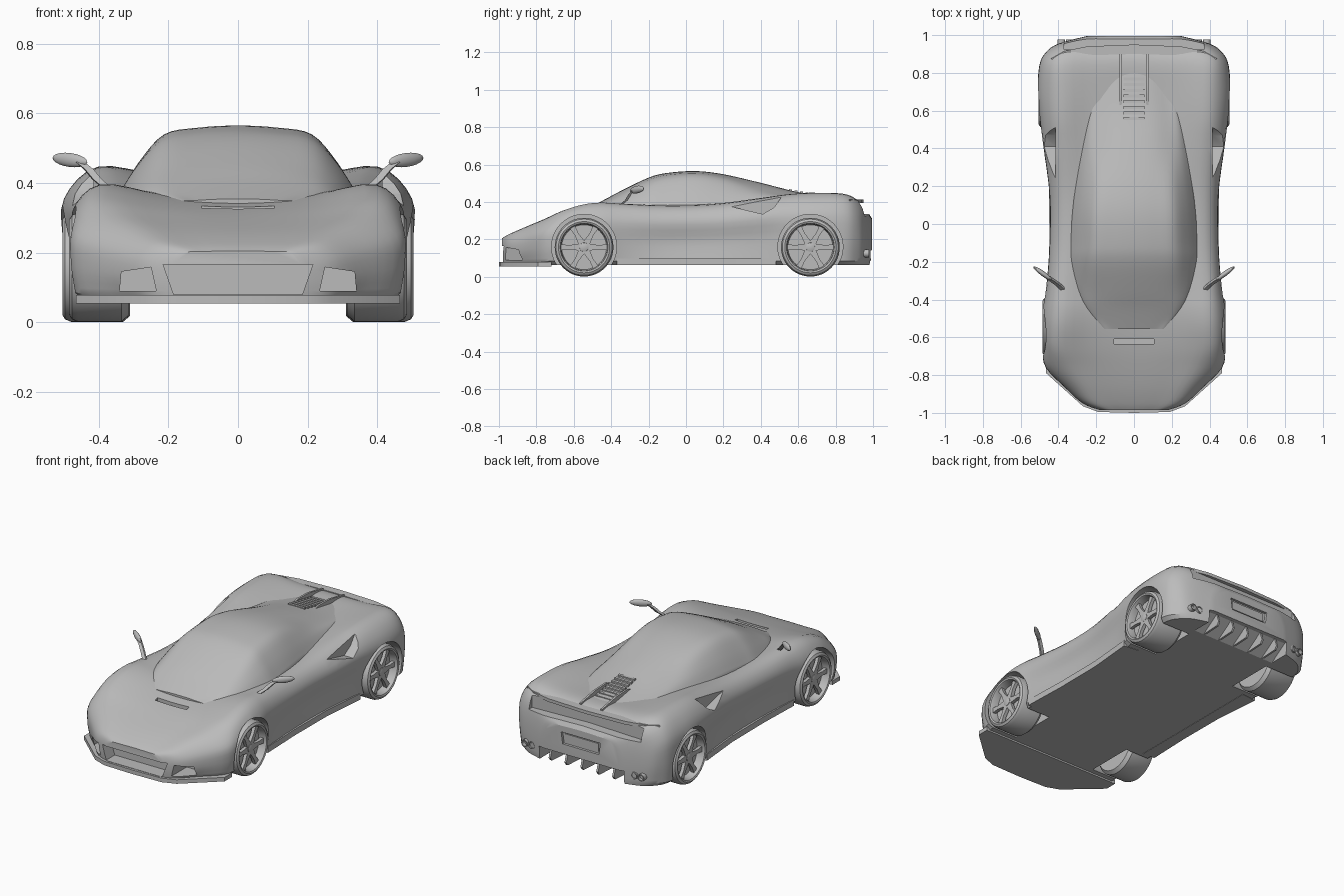
import bpy, bmesh
from math import sin, cos, pi, radians
from mathutils import Vector, Matrix

cube = bpy.data.objects.get("Cube")
if cube:
    bpy.data.objects.remove(cube, do_unlink=True)

GREY = (0.5, 0.5, 0.5, 1)
paint = bpy.data.materials.new("plain grey")
paint.use_nodes = True
paint.diffuse_color = GREY
paint.node_tree.nodes["Principled BSDF"].inputs["Base Color"].default_value = GREY


def finish(name, bm, angle=30):
    """Turn a bmesh into a shaded grey object."""
    bmesh.ops.recalc_face_normals(bm, faces=bm.faces)
    mesh = bpy.data.meshes.new(name)
    bm.to_mesh(mesh)
    bm.free()
    mesh.materials.append(paint)
    ob = bpy.data.objects.new(name, mesh)
    bpy.context.collection.objects.link(ob)
    smooth(ob, angle)
    return ob


def smooth(ob, angle=30):
    bpy.ops.object.select_all(action='DESELECT')
    ob.select_set(True)
    bpy.context.view_layer.objects.active = ob
    bpy.ops.object.shade_smooth_by_angle(angle=radians(angle))


def loft(name, rings, angle=30):
    """Skin closed rings of points and cap both ends."""
    bm = bmesh.new()
    rows = [[bm.verts.new(p) for p in ring] for ring in rings]
    for a, b in zip(rows, rows[1:]):
        for i in range(len(a)):
            j = (i + 1) % len(a)
            bm.faces.new((a[i], a[j], b[j], b[i]))
    bm.faces.new(rows[0])
    bm.faces.new(rows[-1])
    return finish(name, bm, angle)


def prism(name, pts, axis, lo, hi):
    """Extrude a flat outline along an axis; the outline uses the other two axes in order."""
    def place(p, d):
        v = list(p)
        v.insert("xyz".index(axis), d)
        return v
    return loft(name, [[place(p, d) for p in pts] for d in (lo, hi)])


def both(pts):
    """Reflect a half outline given from one centre end to the other."""
    return pts + [(-p[0], p[1]) for p in reversed(pts) if p[0] > 0]


def lathe(name, profile, centre, axis, n=40):
    """Revolve (distance, radius) pairs round an x or y axis."""
    rings = []
    for d, r in profile:
        ring = []
        for k in range(n):
            u, v = r * cos(2 * pi * k / n), r * sin(2 * pi * k / n)
            ring.append(Vector(centre) + Vector((d, u, v) if axis == "x" else (u, d, v)))
        rings.append(ring)
    return loft(name, rings)


def spline(pts, n):
    """Smooth curve through tuples of any size."""
    out = []
    for i in range(len(pts) - 1):
        p = [pts[max(0, min(len(pts) - 1, i + k))] for k in (-1, 0, 1, 2)]
        for s in range(n):
            t = s / n
            out.append(tuple(b + t / 2 * (c - a + t * (2*a - 5*b + 4*c - d + t * (3*(b - c) + d - a)))
                             for a, b, c, d in zip(*p)))
    return out + [pts[-1]]


def ring_at(y, base, side, n=4):
    """Symmetric section: flat base points, then a smooth side ending on the centre line."""
    x, z = side[-2]
    half = base + spline(side + [(-x, z)], n)[:-n]
    return [(x, y, z) for x, z in half] + [(-x, y, z) for x, z in reversed(half[:-1])]


# Body shell: y, sill, middle and upper half widths, shoulder x and z, centre z
STATIONS = [
    (-.985, .17, .18, .18, .15, .20, .205),
    (-.95, .26, .27, .265, .22, .222, .225),
    (-.87, .34, .36, .35, .28, .258, .258),
    (-.76, .45, .465, .455, .36, .305, .293),
    (-.66, .47, .485, .475, .40, .352, .32),
    (-.55, .47, .485, .48, .40, .386, .342),
    (-.45, .465, .48, .475, .395, .396, .356),
    (-.33, .45, .455, .46, .39, .388, .36),
    (-.1, .44, .43, .445, .375, .378, .37),
    (.15, .44, .43, .445, .375, .385, .38),
    (.4, .46, .46, .475, .385, .418, .395),
    (.55, .485, .49, .49, .395, .44, .40),
    (.7, .49, .505, .5, .40, .447, .41),
    (.84, .49, .5, .49, .405, .44, .42),
    (.91, .45, .465, .455, .38, .41, .405),
    (.955, .385, .40, .385, .33, .36, .37),
    (.995, .24, .25, .24, .2, .30, .31)]
FLOOR = .064


def body_ring(y, wb, wm, wu, xs, zs, zc):
    h = zs - FLOOR
    return ring_at(y, [(wb * .95, FLOOR)],
                   [(wb, FLOOR + .02), (wm, FLOOR + .4 * h), (wu, FLOOR + .76 * h),
                    (xs, zs), (xs * .55, zc + .3 * (zs - zc)), (0, zc)])


body = loft("body_shell", [body_ring(*s) for s in spline(STATIONS, 4)])

# Openings cut out of the body
cutters = [
    prism("front_intake", both([(0, .08), (.185, .08), (.215, .165), (0, .165)]), "y", -1.1, -.9),
    prism("hood_slot", both([(0, .305), (.105, .305), (.105, .4), (0, .4)]), "y", -.635, -.61),
    prism("diffuser_tunnel", [(.84, .05), (1.1, .05), (1.1, .15), (.97, .14)], "x", -.28, .28),
    prism("tail_vent", both([(0, .335), (.37, .325), (.37, .45), (0, .45)]), "y", .925, 1.1),
    prism("plate_recess", both([(0, .2), (.12, .2), (.13, .27), (0, .27)]), "y", .98, 1.1)]
WHEELS = {"front": (-.545, .485, .17), "rear": (.665, .505, .195)}
for s in (1, -1):
    cutters += [
        prism("side_intake", [(s * .235, .09), (s * .34, .09), (s * .335, .145), (s * .25, .158)],
              "y", -1.1, -.82),
        prism("scoop", [(.2, .385), (.36, .425), (.51, .425), (.47, .37), (.41, .335)],
              "x", s * .415, s * .6)]
    for y, out, w in WHEELS.values():
        cutters.append(lathe("arch", [(s * .28, .174), (s * .6, .174)], (0, y, .16), "x", 48))
for c in cutters:
    c.hide_render = True
    mod = body.modifiers.new("cut", 'BOOLEAN')
    mod.operation = 'DIFFERENCE'
    mod.solver = 'EXACT'
    mod.object = c
    bpy.context.view_layer.objects.active = body
    bpy.ops.object.modifier_apply(modifier=mod.name)
    bpy.data.objects.remove(c, do_unlink=True)
smooth(body)

# Glasshouse: y, base half width and z, roof half width and z, centre z
CABIN = [
    (-.555, .17, .34, .12, .35, .354),
    (-.45, .265, .35, .2, .39, .405),
    (-.35, .31, .36, .215, .435, .458),
    (-.2, .338, .37, .22, .505, .53),
    (-.1, .337, .375, .215, .53, .555),
    (.05, .327, .385, .21, .54, .565),
    (.2, .31, .39, .2, .52, .548),
    (.4, .28, .40, .19, .465, .502),
    (.6, .245, .40, .18, .425, .452),
    (.8, .2, .38, .15, .40, .418)]


def cabin_ring(y, wb, zb, wr, zr, zc):
    mid = ((wb + wr) / 2 + .01, (zb + zr) / 2 + .004)
    return ring_at(y, [(wb, zb - .06)],
                   [(wb, zb), mid, (wr, zr), (wr * .55, zr + .75 * (zc - zr)), (0, zc)])


loft("glasshouse", [cabin_ring(*s) for s in spline(CABIN, 4)])

# Front splitter and tail lip
prism("front_splitter", both([(0, -1), (.19, -.995), (.27, -.965), (.465, -.79), (.465, -.72),
                              (0, -.72)]), "z", .054, .078)
prism("tail_lip", both([(0, .95), (.25, .94), (.37, .915), (.44, .875), (.41, .86), (.34, .89),
                        (0, .9)]), "z", .395, .414)
prism("number_plate", both([(0, .21), (.11, .21), (.11, .26), (0, .26)]), "y", .975, .986)

# Engine cover louvres, fins and diffuser blades
for i in range(8):
    y = .55 + .03 * i
    z = .468 - .195 * (y - .55)
    prism("louvre", [(y, z - .03), (y + .016, z - .03), (y + .016, z - .001), (y, z)],
          "x", -.055, .055)
for x in (-.07, .07):
    prism("engine_fin", [(.58, .43), (.66, .45), (.76, .447), (.9, .422), (.9, .39), (.6, .39)],
          "x", x - .006, x + .006)
for i in range(5):
    x = (i - 2) * .105
    prism("diffuser_blade", [(.86, .064), (.975, .07), (.99, .09), (.97, .15), (.86, .11)],
          "x", x - .006, x + .006)

for s, side in ((1, "left"), (-1, "right")):
    # Side skirt
    prism(side + "_skirt", [(s * .38, -.375), (s * .457, -.37), (s * .448, -.1), (s * .45, .2),
                            (s * .475, .48), (s * .38, .49)], "z", .062, .098)
    # Door mirror
    bm = bmesh.new()
    turn = Matrix.Rotation(s * radians(36), 4, 'Z') @ Matrix.Rotation(s * radians(-6), 4, 'Y')
    bmesh.ops.create_uvsphere(bm, u_segments=16, v_segments=10, radius=1,
                              matrix=Matrix.Translation((s * .483, -.262, .466)) @ turn
                              @ Matrix.Diagonal((.062, .013, .02, 1)))
    finish(side + "_mirror", bm)
    stalk = [(.375, -.345, .385), (.405, -.318, .41), (.43, -.3, .44), (.455, -.283, .46)]
    loft(side + "_mirror_stalk",
         [[(s * (x + dx), y + dy, z) for dx, dy in ((-.014, -.008), (.01, -.008), (.014, .008),
                                                    (-.01, .008))] for x, y, z in stalk])
    # Twin exhausts
    for x in (.34, .385):
        lathe(side + "_exhaust", [(.88, .021), (.978, .021), (.978, .015), (.95, .015)],
              (s * x, 0, .125), "y", 16)
    # Wheels
    for end, (y, out, w) in WHEELS.items():
        name = side + "_" + end
        hub = (s * out, y, .158)
        lathe(name + "_tyre", [(s * d, r) for d, r in (
            (-w, .12), (-w, .14), (-w + .02, .157), (-.025, .157), (-.008, .15), (0, .137),
            (-.004, .128), (-.012, .124), (-.05, .12))], hub, "x", 48)
        lathe(name + "_hub", [(s * -.055, .03), (s * -.018, .024), (s * -.014, .012)], hub, "x", 18)
        for k in range(6):
            a = k * pi / 3
            outline = [(.015, -.02), (.08, -.011), (.125, -.016), (.125, .016), (.08, .011),
                       (.015, .02)]
            prism(name + "_spoke", [(y + r * cos(a) - t * sin(a), hub[2] + r * sin(a) + t * cos(a))
                                    for r, t in outline], "x", s * (out - .04), s * (out - .02))
